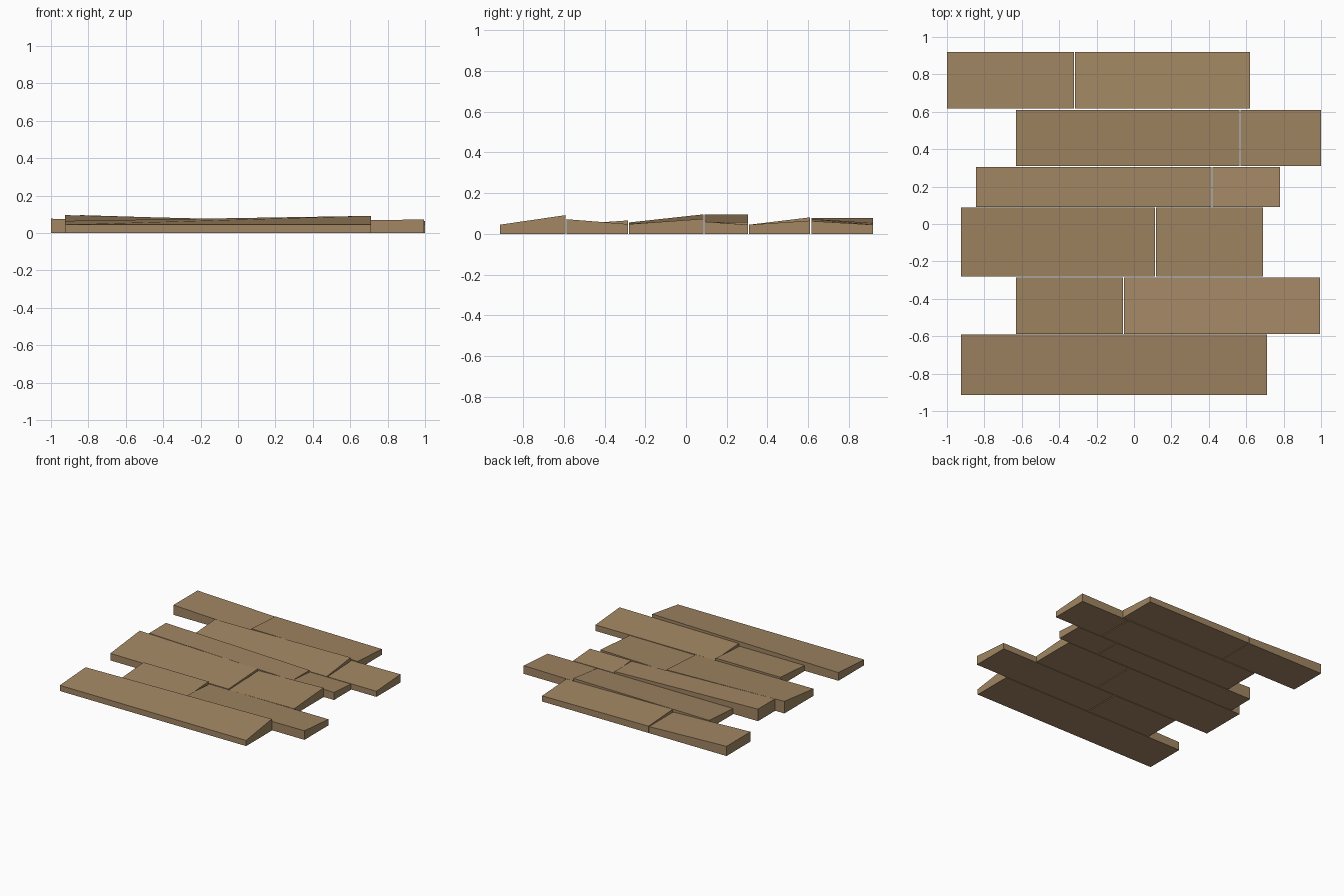
import bpy
import bmesh

wood = bpy.data.materials.new("wood")
wood.diffuse_color = (0.36, 0.24, 0.125, 1)


def plank(name, x0, x1, y0, y1, heights):
    """Board with a flat base; heights = front-left, front-right, back-right, back-left."""
    bm = bmesh.new()
    bmesh.ops.create_cube(bm, size=1)
    fl, fr, br, bl = heights
    for v in bm.verts:
        right, back, top = v.co.x > 0, v.co.y > 0, v.co.z > 0
        h = (br if right else bl) if back else (fr if right else fl)
        v.co = (x1 if right else x0, y1 if back else y0, h if top else 0)
    mesh = bpy.data.meshes.new(name)
    bm.to_mesh(mesh)
    bm.free()
    mesh.materials.append(wood)
    obj = bpy.data.objects.new(name, mesh)
    bpy.context.collection.objects.link(obj)


# Rows front to back: y range, then boards as (x0, x1, top corner heights)
rows = [
    (-0.915, -0.592, [(-0.925, 0.712, (0.045, 0.045, 0.092, 0.065))]),
    (-0.587, -0.285, [(-0.63, -0.06, (0.045, 0.045, 0.066, 0.066)),
                      (-0.053, 0.995, (0.065, 0.072, 0.048, 0.048))]),
    (-0.28, 0.087, [(-0.925, 0.112, (0.056, 0.05, 0.07, 0.096)),
                    (0.118, 0.69, (0.045, 0.048, 0.074, 0.058))]),
    (0.091, 0.304, [(-0.845, 0.415, (0.096, 0.058, 0.058, 0.096)),
                    (0.42, 0.78, (0.062, 0.06, 0.045, 0.045))]),
    (0.309, 0.61, [(-0.63, 0.563, (0.045, 0.045, 0.081, 0.066)),
                   (0.57, 1.0, (0.045, 0.045, 0.065, 0.06))]),
    (0.617, 0.92, [(-1.0, -0.32, (0.077, 0.052, 0.052, 0.077)),
                   (-0.315, 0.62, (0.073, 0.063, 0.045, 0.054))]),
]

for r, (y0, y1, boards) in enumerate(rows, 1):
    for b, (x0, x1, heights) in enumerate(boards, 1):
        plank(f"plank_row{r}_{b}", x0, x1, y0, y1, heights)
